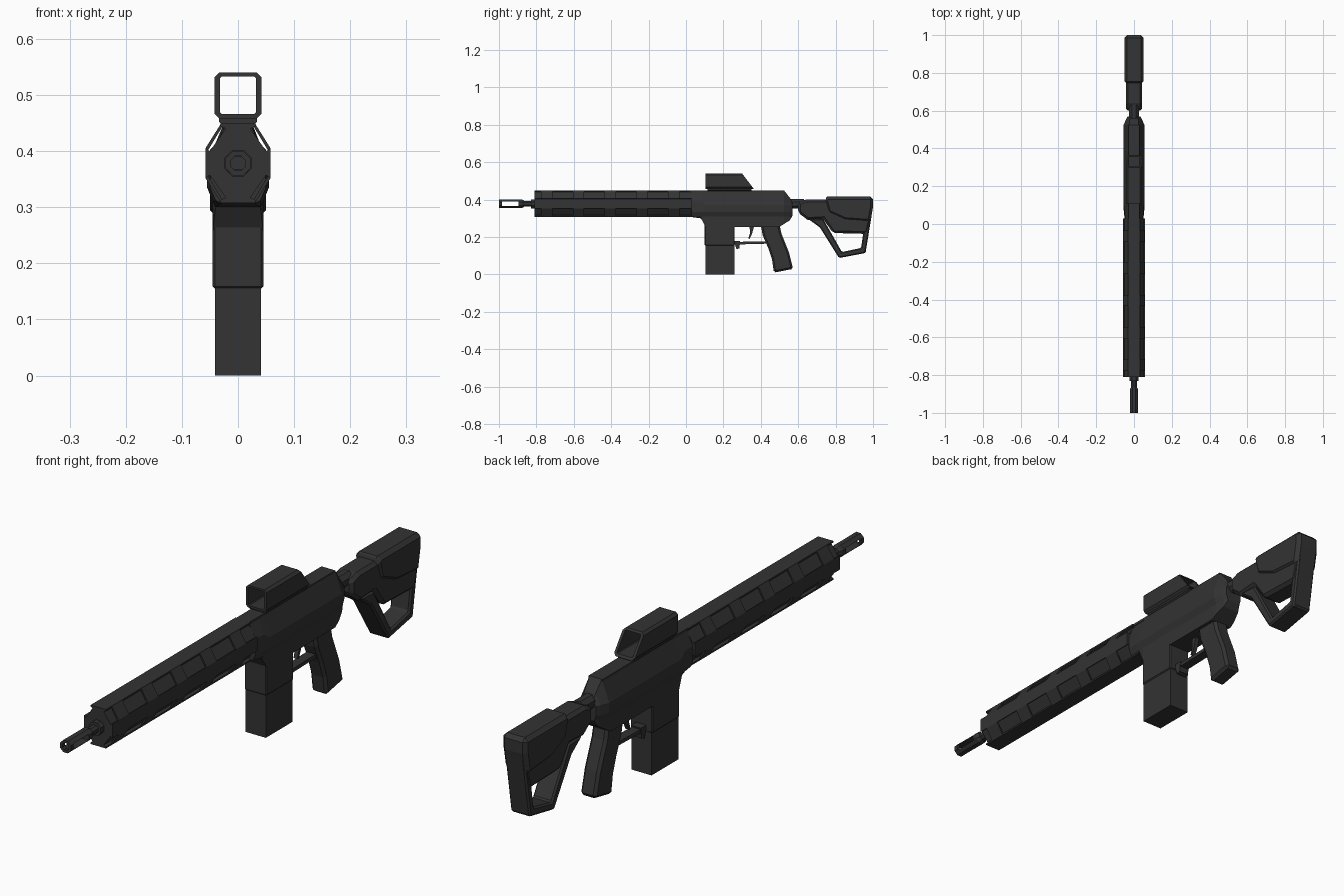
import bpy, bmesh, math

if "Cube" in bpy.data.objects:
    bpy.data.objects.remove(bpy.data.objects["Cube"])

mat = bpy.data.materials.new("charcoal")
mat.diffuse_color = (0.033, 0.033, 0.033, 1)
mat.use_nodes = True
mat.node_tree.nodes["Principled BSDF"].inputs["Base Color"].default_value = mat.diffuse_color


def finish(name, bm, bevel=0):
    bmesh.ops.recalc_face_normals(bm, faces=bm.faces)
    me = bpy.data.meshes.new(name)
    bm.to_mesh(me)
    bm.free()
    me.materials.append(mat)
    ob = bpy.data.objects.new(name, me)
    bpy.context.collection.objects.link(ob)
    if bevel:
        m = ob.modifiers.new("chamfer", 'BEVEL')
        m.width, m.segments = bevel, 1
        m.limit_method, m.angle_limit = 'ANGLE', math.radians(50)
    return ob


def loft(name, rings, bevel=0, closed=False):
    """Skin rings of 3D points; closed joins the last ring to the first."""
    bm = bmesh.new()
    vs = [[bm.verts.new(p) for p in r] for r in rings]
    n = len(rings[0])
    pairs = list(zip(vs, vs[1:] + vs[:1])) if closed else list(zip(vs, vs[1:]))
    for a, b in pairs:
        for i in range(n):
            j = (i + 1) % n
            bm.faces.new((a[i], a[j], b[j], b[i]))
    if not closed:
        bm.faces.new(vs[0])
        bm.faces.new(vs[-1])
    return finish(name, bm, bevel)


def prism(name, prof, hw, bevel=0):
    """Side profile (y, z) extruded across x."""
    return loft(name, [[(x, y, z) for y, z in prof] for x in (-hw, hw)], bevel)


def box(name, hw, y0, y1, z0, z1, bevel=0):
    return prism(name, [(y0, z0), (y1, z0), (y1, z1), (y0, z1)], hw, bevel)


def sym(half, y):
    """Mirror a half cross-section (x, z) listed top to bottom."""
    return [(x, y, z) for x, z in half] + [(-x, y, z) for x, z in reversed(half)]


def circle(r, y, n=8, zc=0.378):
    return [(r * math.cos((i + .5) * math.tau / n), y,
             zc + r * math.sin((i + .5) * math.tau / n)) for i in range(n)]


# Handguard with grooved diagonals
MID = 0.3785
upper = [(.031, .45), (.031, .444), (.022, .44), (.05, .40), (.058, .405)]
hand = upper + [(x, 2 * MID - z) for x, z in reversed(upper)]
loft("handguard", [sym(hand, -.81), sym(hand, .03)])

# Bridges across the grooves
for y in (-.745, -.575, -.405, -.235, -.065):
    for sx in (-1, 1):
        for sz in (-1, 1):
            sec = [(.058, .405), (.031, .448), (.027, .445), (.053, .402)]
            loft("handguard_bridge",
                 [[(sx * x, yy, MID + sz * (z - MID)) for x, z in sec]
                  for yy in (y - .03, y + .03)])

# Receiver, tapering at both ends
body = [(.025, .45), (.055, .372), (.055, .335), (.045, .31), (.045, .255)]
loft("receiver", [
    sym([(.022, .448), (.048, .39), (.05, .335), (.04, .312), (.03, .307)], .03),
    sym([(.022, .45), (.05, .39), (.055, .335), (.045, .31), (.04, .30)], .08),
    sym(body, .105),
    sym(body, .50),
    sym([(.025, .45), (.055, .372), (.055, .335), (.045, .31), (.043, .27)], .524),
    sym([(.022, .41), (.042, .372), (.042, .335), (.036, .31), (.034, .29)], .555),
    sym([(.02, .385), (.034, .37), (.034, .335), (.03, .325), (.026, .315)], .57)])
box("top_rail", .028, .02, .524, .44, .45)
box("magazine_well", .045, .1, .26, .155, .29, .004)
box("magazine", .041, .103, .258, 0, .17)

# Grip, guard and trigger
prism("grip", [(.40, .265), (.50, .265), (.51, .22), (.55, .12), (.573, .03),
               (.47, .01), (.46, .08), (.44, .14), (.41, .21)], .032, .01)
prism("trigger_guard", [(.255, .16), (.44, .165), (.44, .178), (.255, .174)], .018)
prism("guard_catch", [(.255, .18), (.27, .135), (.285, .14), (.29, .18)], .02)
prism("trigger", [(.34, .26), (.365, .26), (.352, .215), (.34, .19), (.333, .192),
                  (.342, .22)], .008)

# Stock
loft("buffer_tube", [circle(.028, .55), circle(.028, .63)])
prism("stock_body", [(.60, .385), (.64, .40), (.76, .40), (.80, .40), (.99, .40),
                     (.99, .30), (.97, .217), (.786, .222), (.733, .297),
                     (.65, .292), (.60, .33)], .043, .012)
prism("stock_cheek", [(.74, .40), (.755, .416), (1, .416), (1, .36), (.985, .28),
                      (.85, .29), (.76, .33)], .05, .014)
prism("stock_loop", [(.65, .30), (.717, .25), (.818, .088), (.96, .115), (.998, .35),
                     (.96, .30), (.947, .217), (.936, .142), (.834, .12),
                     (.733, .297)], .04, .006)


# Sight: open chamfered tube with a raked rear
def frame(hw, z0, z1, c, rear):
    pts = [(hw - c, z1), (hw, z1 - c), (hw, z0 + c), (hw - c, z0)]
    pts += [(-x, z) for x, z in reversed(pts)]
    return [(x, .3 + (.54 - z) * .76 if rear else .105, z) for x, z in pts]


outer, inner = (.042, .458, .54, .009), (.032, .466, .533, .003)
loft("sight_hood", [frame(*outer, False), frame(*outer, True),
                    frame(*inner, True), frame(*inner, False)], closed=True)
loft("sight_mount", [sym([(.034, .46), (.034, .452), (.025, .444)], y)
                     for y in (.115, .35)])

# Barrel and muzzle device with side windows
loft("barrel", [circle(.016, -.89), circle(.016, -.80)])
loft("barrel_nut", [circle(.026, -.83), circle(.026, -.80)])
loft("muzzle_base", [circle(.017, -.865), circle(.024, -.875), circle(.024, -.895)])
loft("muzzle_ring", [circle(.024, -1), circle(.024, -.984),
                     circle(.014, -.984), circle(.014, -1)], closed=True)
for s in (-1, 1):
    loft("muzzle_prong",
         [[(x, y, .378 + s * z) for x, z in
           ((-.009, .022), (.009, .022), (.021, .011), (-.021, .011))]
          for y in (-.99, -.89)])
